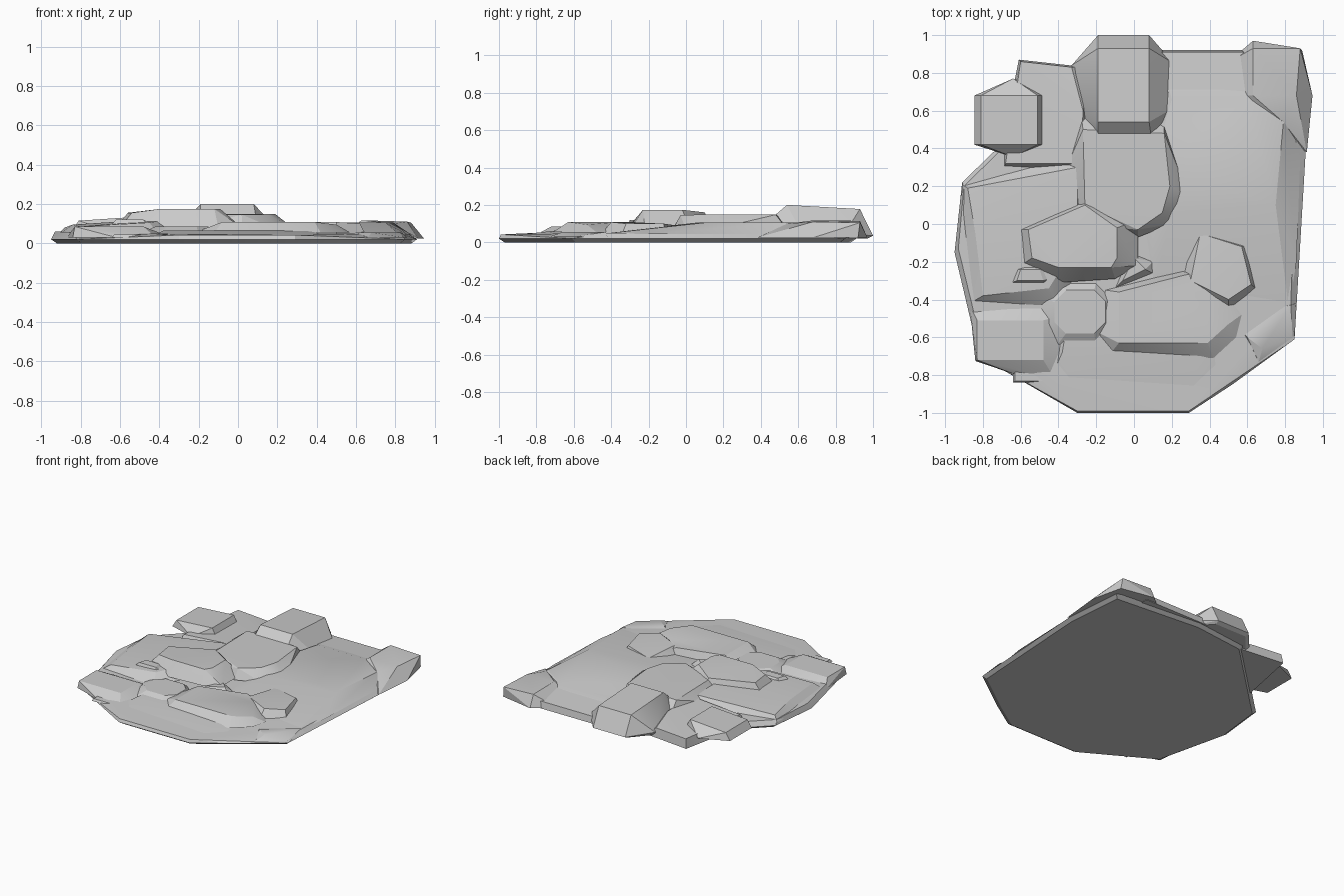
import bpy, bmesh


def rock(name, foot, foot_z, crest, crest_z, sink=None):
    """Chiselled stone: hull of a footprint and a crest outline.
    Points are (x, y) or (x, y, z)."""
    pts = [(p[0], p[1], p[2] if len(p) > 2 else foot_z) for p in foot]
    if sink is not None:
        pts += [(p[0] * 0.97, p[1] * 0.97, sink) for p in foot]
    pts += [(p[0], p[1], p[2] if len(p) > 2 else crest_z) for p in crest]
    bm = bmesh.new()
    for p in pts:
        bm.verts.new(p)
    res = bmesh.ops.convex_hull(bm, input=bm.verts[:])
    junk = {g for g in res["geom_interior"] + res["geom_unused"]
            if isinstance(g, bmesh.types.BMVert)}
    bmesh.ops.delete(bm, geom=list(junk), context='VERTS')
    bmesh.ops.dissolve_limit(bm, angle_limit=0.01, verts=bm.verts[:], edges=bm.edges[:])
    bmesh.ops.recalc_face_normals(bm, faces=bm.faces[:])
    me = bpy.data.meshes.new(name)
    bm.to_mesh(me)
    bm.free()
    ob = bpy.data.objects.new(name, me)
    bpy.context.collection.objects.link(ob)
    return ob


def rect(x0, x1, y0, y1):
    return [(x0, y0), (x1, y0), (x1, y1), (x0, y1)]


def oct(x0, x1, y0, y1, c):
    return [(x0 + c, y0), (x1 - c, y0), (x1, y0 + c), (x1, y1 - c),
            (x1 - c, y1), (x0 + c, y1), (x0, y1 - c), (x0, y0 + c)]


# ground slab
rock("base_slab",
     [(-.30, -1), (.29, -1), (.52, -.85), (.85, -.61), (.89, .3), (.91, .4),
      (.87, .85), (.17, .91), (-.25, .86), (-.68, .42), (-.91, .22), (-.95, -.15),
      (-.88, -.42), (-.82, -.70), (-.48, -.83)], .02,
     [(-.30, -.99, .042), (.29, -.99, .042), (.83, -.42, .05), (.86, .4, .055),
      (.6, .9, .055), (.17, .9, .055), (-.25, .84, .06), (-.9, .2, .055),
      (-.93, -.13, .06), (-.84, -.5, .055), (-.42, -.82, .05)], .05, sink=0)

# broad low plates
rock("front_plate", [(-.44, -.82), (-.3, -.98), (.29, -.98), (.5, -.8), (.5, -.5), (-.4, -.5)], .03,
     [(-.38, -.68), (.35, -.68), (.3, -.5), (-.35, -.5)], .065)
rock("right_plate", [(.1, -.35), (.82, -.45), (.86, -.2), (.88, .35), (.84, .6), (.62, .82), (.15, .85), (.0, .2)], .045,
     [(.2, .05), (.75, .1), (.79, .53), (.6, .66), (.2, .66), (.1, .3)], .105)
rock("back_ledge", rect(.1, .66, .6, .92), .02,
     [(.15, .91, .07), (.62, .91, .07), (.62, .7, .09), (.15, .7, .09)], .08)
rock("back_left_plate", [(-.70, .28), (-.70, .42), (-.61, .87), (-.25, .83), (-.2, .25)], .01,
     [(-.68, .32), (-.60, .86), (-.33, .83), (-.27, .6, .105), (-.28, .32, .11)], .08)
rock("left_plate", [(-.91, .21), (-.92, -.05), (-.87, -.42), (-.4, -.45), (-.25, -.2), (-.25, .38), (-.5, .33)], .04,
     [(-.84, -.05, .095), (-.80, -.38, .085), (-.45, -.34), (-.3, -.1, .13),
      (-.3, .3, .12), (-.88, .19, .08)], .105)

# stones stacked in the middle
rock("middle_stone", [(-.32, .0), (.02, -.07), (.20, .0), (.29, .15), (.16, .54), (-.28, .58), (-.38, .25)], .07,
     [(-.26, .1), (.02, -.03, .145), (.15, .06), (.19, .2), (.16, .48), (-.27, .5)], .148)
rock("centre_left_stone", [(-.60, -.22), (-.40, -.31), (-.1, -.29), (.02, -.22), (.02, .02), (-.25, .14), (-.62, -.03)], .08,
     [(-.54, -.18, .155), (-.40, -.23), (-.12, -.23), (-.09, -.18), (-.09, -.02), (-.26, .1, .16), (-.56, -.03, .155)], .174)
rock("chip", [(-.67, -.32), (-.45, -.33), (-.4, -.27), (-.5, -.2), (-.64, -.24)], .07,
     [(-.62, -.30), (-.48, -.3), (-.5, -.24), (-.6, -.24)], .12)
rock("centre_chip", [(-.1, -.34), (.1, -.26), (.1, -.2), (-.02, -.15)], .05,
     [(-.06, -.3), (.06, -.24), (.0, -.18)], .09)

# stones along the front
rock("front_left_stone", [(-.84, -.725), (-.62, -.80), (-.42, -.82), (-.34, -.64), (-.36, -.48), (-.5, -.4), (-.87, -.43)], .03,
     rect(-.83, -.48, -.72, -.51), .085)
rock("front_left_corner", rect(-.64, -.46, -.84, -.7), .03, rect(-.63, -.46, -.83, -.7), .045)
rock("front_left_filler", oct(-.52, -.1, -.66, -.3, .1), .04, oct(-.42, -.15, -.58, -.35, .06), .085)
rock("front_right_stone", [(-.22, -.56), (-.12, -.68), (.42, -.71), (.54, -.6), (.57, -.48), (.38, -.25), (.25, -.25), (-.15, -.35)], .055,
     [(-.08, -.63), (.39, -.63), (.50, -.53, .095), (.38, -.36), (.27, -.27), (-.08, -.36)], .108)
rock("small_right_stone", [(.27, -.15), (.36, -.04), (.60, -.11), (.645, -.34), (.5, -.45), (.25, -.35)], .05,
     [(.35, -.05, .09), (.57, -.12, .1), (.62, -.32, .1), (.5, -.4), (.3, -.3)], .108)
rock("right_edge_stone", [(.55, -.55), (.66, -.73), (.84, -.6), (.86, -.42), (.7, -.45)], .03,
     [(.6, -.6), (.68, -.66), (.83, -.43)], .055)

# stones along the back
rock("back_block", [(-.33, .84), (-.19, 1.0, .035), (.08, 1.0, .035), (.21, .85), (.22, .62), (.09, .47, .14),
                    (-.19, .47, .14), (-.28, .56)], .05,
     [(-.19, .54, .2), (.08, .54, .2), (.08, .93, .178), (-.19, .93, .178)], .2, sink=.02)
rock("back_right_block", [(.49, .85), (.49, .68), (.62, .52), (.80, .45), (.915, .38), (.945, .68), (.89, .92), (.63, .97)], .025,
     [(.63, .68, .117), (.86, .68, .11), (.88, .93, .105), (.63, .93, .115), (.79, .54, .1)], .11)
rock("back_left_block", [(-.845, .42), (-.64, .355), (-.47, .42), (-.47, .68), (-.64, .77), (-.845, .68)], .06,
     [(-.81, .42, .115), (-.51, .42, .135), (-.51, .68, .135), (-.81, .68, .115)], .12)

# soften shallow facets, keep sharp edges
bpy.ops.object.select_all(action='SELECT')
bpy.context.view_layer.objects.active = bpy.context.scene.objects[0]
bpy.ops.object.shade_smooth_by_angle(angle=0.35)
